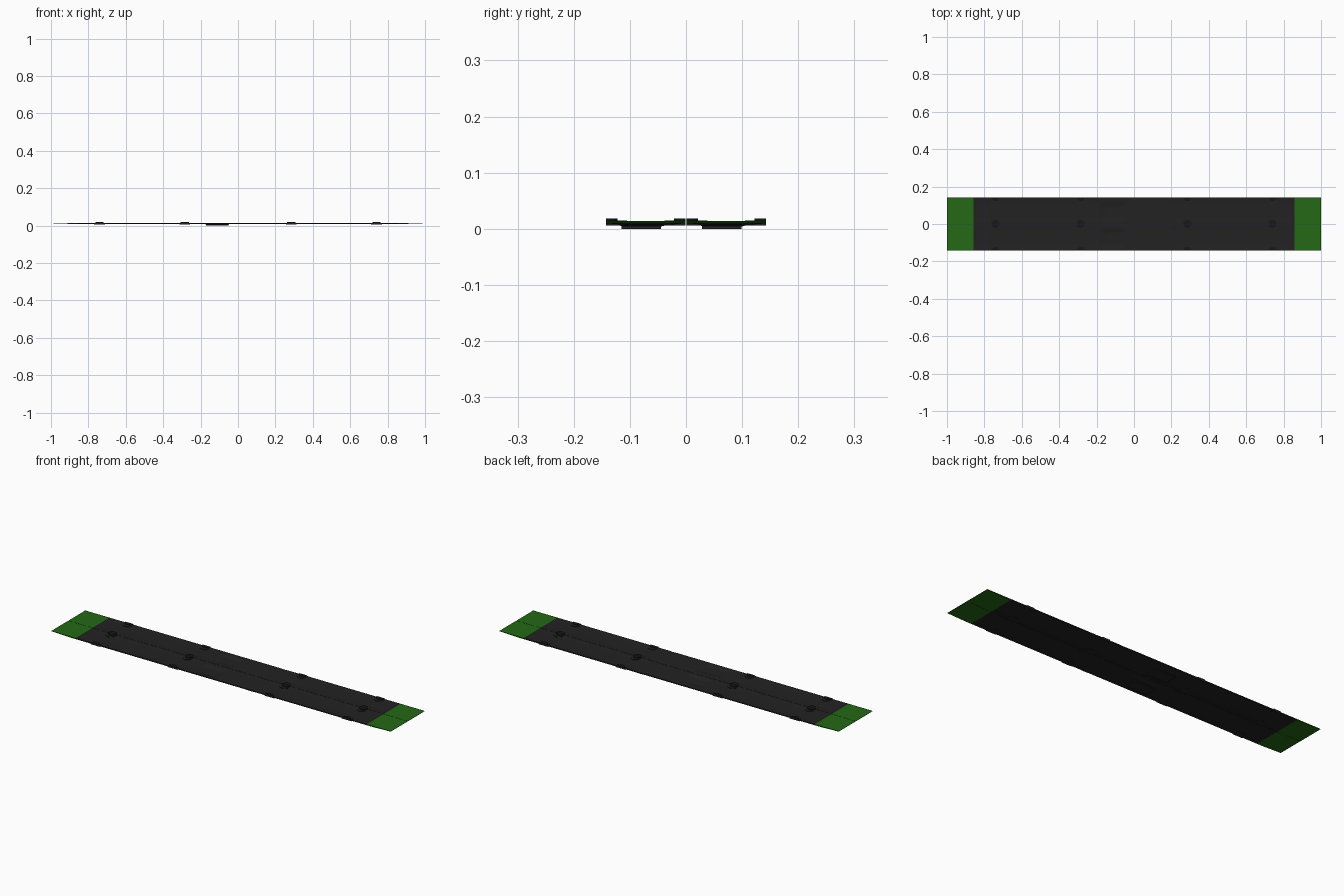
import bpy, bmesh, math

if "Cube" in bpy.data.objects:
    bpy.data.objects.remove(bpy.data.objects["Cube"])

def mat(name, c):
    m = bpy.data.materials.new(name)
    m.diffuse_color = (*c, 1)
    m.use_nodes = True
    m.node_tree.nodes["Principled BSDF"].inputs["Base Color"].default_value = m.diffuse_color
    return m

DARK = mat("dark_rubber", (0.016, 0.016, 0.016))
BLACK = mat("black_clip", (0.009, 0.009, 0.009))
GREEN = mat("green_end", (0.018, 0.14, 0.008))
GAP, W = 0.0006, 0.143

def finish(bm, name, m):
    bmesh.ops.recalc_face_normals(bm, faces=bm.faces)
    me = bpy.data.meshes.new(name)
    bm.to_mesh(me)
    bm.free()
    ob = bpy.data.objects.new(name, me)
    me.materials.append(m)
    bpy.context.collection.objects.link(ob)
    bpy.ops.object.select_all(action='DESELECT')
    bpy.context.view_layer.objects.active = ob
    ob.select_set(True)
    bpy.ops.object.shade_smooth_by_angle(angle=math.radians(30))
    return ob

def bump(t, a, b, soft):
    """1 between a and b, fading to 0 over soft."""
    d = max(a - t, t - b, 0) / soft
    return 0.5 + 0.5 * math.cos(math.pi * min(d, 1))

def height(x, v):
    """Top height of a plank; v runs 0..W across it."""
    sag = 0.002 * bump(v, 0.035, 0.11, 0.03) * bump(abs(x), 0.22, 0.82, 0.05)
    dent = 0.0055 * bump(x, -0.16, -0.06, 0.02) * bump(v, 0.035, 0.095, 0.025)
    ridge = 0.001 * bump(x, 0.165, 0.18, 0.02)
    return 0.0142 - sag - dent - ridge

def sheet(name, x0, x1, y0, m, tip=0):
    """A wavy strip of plank with a thin solid section."""
    bm = bmesh.new()
    nx, ny = max(4, round((x1 - x0) / 0.015)), 14
    layers = []
    for low in (False, True):
        rows = []
        for i in range(nx + 1):
            x = x0 + (x1 - x0) * i / nx
            taper = min(1, 0.25 + (1 - abs(x)) / 0.14) if tip else 1
            row = []
            for j in range(ny + 1):
                v = (W - GAP) * j / ny
                z = height(x, v) - (0.005 * taper if low else 0)
                row.append(bm.verts.new((x, y0 + v, z)))
            rows.append(row)
        for i in range(nx):
            for j in range(ny):
                bm.faces.new((rows[i][j], rows[i + 1][j], rows[i + 1][j + 1], rows[i][j + 1]))
        layers.append(rows)
    t, b = layers
    # close the long and short edges
    for j in (0, ny):
        for i in range(nx):
            bm.faces.new((t[i][j], t[i + 1][j], b[i + 1][j], b[i][j]))
    for i in (0, nx):
        for j in range(ny):
            bm.faces.new((t[i][j], t[i][j + 1], b[i][j + 1], b[i][j]))
    finish(bm, name, m)

def half_disc(name, x, y, side, rx, ry, z0, z1, m):
    """Half-round tab whose straight side lies on a plank edge."""
    bm = bmesh.new()
    pts = [(x + rx * math.cos(math.pi * k / 10), y + side * ry * math.sin(math.pi * k / 10))
           for k in range(11)]
    f = bm.faces.new([bm.verts.new((px, py, z0)) for px, py in pts])
    r = bmesh.ops.extrude_face_region(bm, geom=[f])
    up = [g for g in r["geom"] if isinstance(g, bmesh.types.BMVert)]
    bmesh.ops.translate(bm, verts=up, vec=(0, 0, z1 - z0))
    finish(bm, name, m)

# two planks side by side, each with green ends
for n, y0 in (("front", -W), ("back", GAP)):
    sheet(n + "_plank", -0.858, 0.858, y0, DARK)
    sheet(n + "_left_end", -1, -0.858, y0, GREEN, 1)
    sheet(n + "_right_end", 0.858, 1, y0, GREEN, 1)
    # clips along both edges, with a flat pad around each
    for x in (-0.74, -0.285, 0.285, 0.74):
        for y, side in ((y0, 1), (y0 + W - GAP, -1)):
            half_disc(n + "_clip", x, y, side, 0.022, 0.021, 0.008, 0.018, BLACK)
            half_disc(n + "_clip_pad", x, y, side, 0.029, 0.038, 0.006, 0.0146, DARK)

# low wear strip beneath the dented middle of each plank
for n, y0 in (("front", -W), ("back", GAP)):
    bm = bmesh.new()
    bmesh.ops.create_cube(bm, size=1)
    for v in bm.verts:
        v.co.x = -0.11 + v.co.x * 0.12
        v.co.y = y0 + 0.063 + v.co.y * 0.07
        v.co.z = 0.0025 + v.co.z * 0.005
    finish(bm, n + "_wear_strip", DARK)
